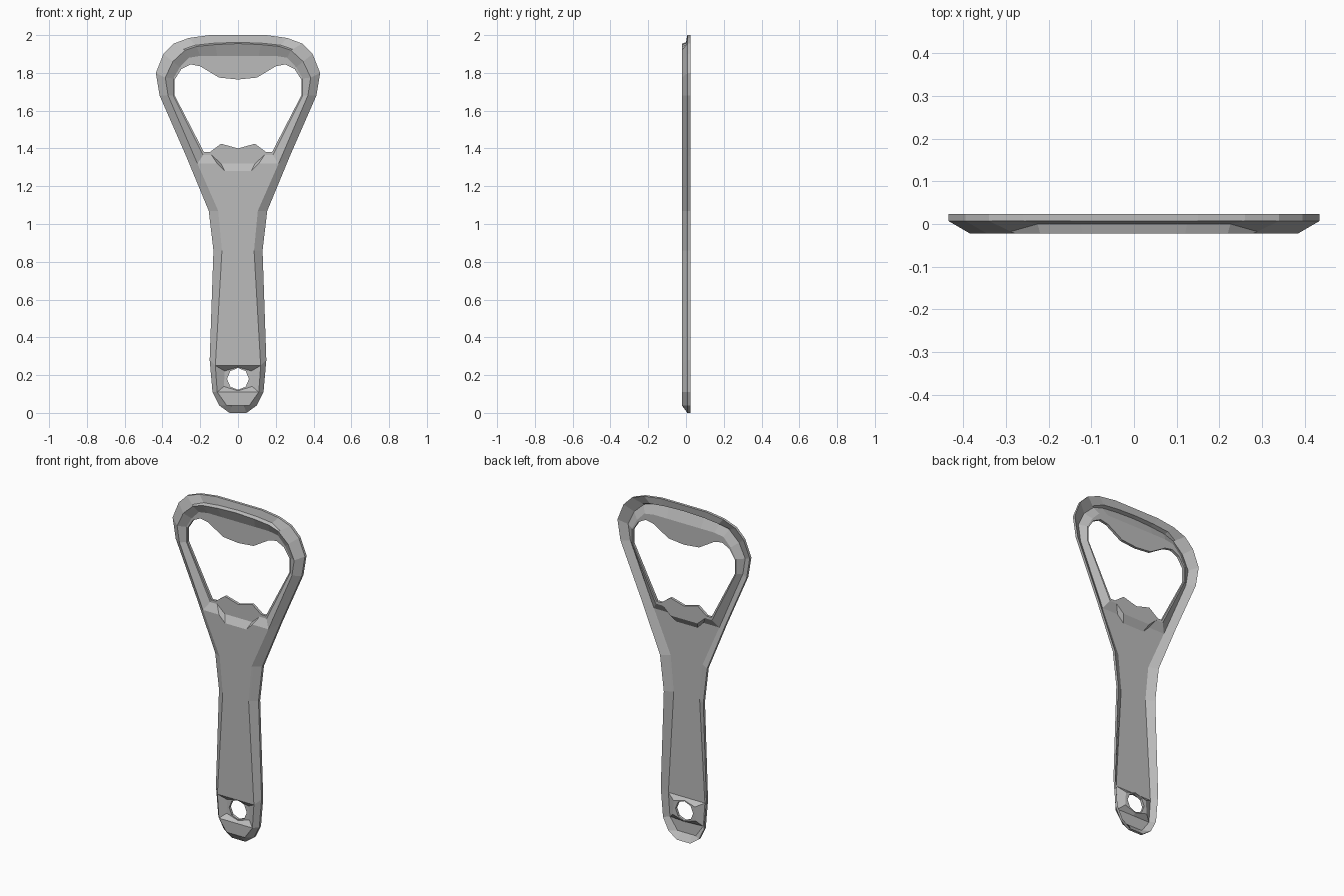
import bpy, bmesh
from math import sin, cos, radians
from mathutils import Vector

cube = bpy.data.objects.get("Cube")
if cube:
    bpy.data.objects.remove(cube, do_unlink=True)

RIM, CREST, LIP, SHEET = 0.007, -0.022, 0.004, 0.016

steel = bpy.data.materials.new("brushed_steel")
steel.use_nodes = True
steel.diffuse_color = (0.5, 0.5, 0.5, 1)
steel.node_tree.nodes["Principled BSDF"].inputs["Base Color"].default_value = (0.5, 0.5, 0.5, 1)


def at(points, y):
    return [Vector((x, y, z)) for x, z in points]


# Half outline and the raised crest inside it, from bottom centre to top centre
outer = at([(0, 0), (.045, 0), (.1, .04), (.135, .11), (.15, .28), (.13, .86),
            (.155, 1.07), (.275, 1.36), (.415, 1.68), (.435, 1.8), (.395, 1.9),
            (.34, 1.955), (.26, 1.985), (.15, 2), (0, 2)], RIM)
crest = at([(0, .04), (.03, .04), (.06, .04), (.11, .11), (.12, .25), (.085, .86),
            (.105, 1.07), (.215, 1.32), (.37, 1.68), (.385, 1.775), (.345, 1.86),
            (.28, 1.92), (.22, 1.94), (.12, 1.95), (0, 1.955)], CREST)

# Shoulder: on the slope along the sides, a sharp step across the top
shoulder = [o.lerp(c, .85) for o, c in zip(outer, crest)]
for p in shoulder[-3:]:
    p.y = 0

# Opening: neck crest, bend line and free edge with the teeth and cap tongue
neck = at([(0, 1.28), (.07, 1.28), (.11, 1.32)], CREST)
bend = at([(0, 1.32), (.09, 1.32), (.14, 1.365), (.185, 1.365), (.342, 1.68),
           (.342, 1.77), (.308, 1.83), (.26, 1.88), (.2, 1.89), (.11, 1.89), (0, 1.89)], LIP)
edge = at([(0, 1.4), (.09, 1.425), (.15, 1.38), (.18, 1.38), (.335, 1.68),
           (.335, 1.765), (.3, 1.82), (.25, 1.845), (.2, 1.835), (.1, 1.775), (0, 1.765)], LIP)

# Recess at the handle end and its hanging hole
recess_top, recess_bottom = at([(0, .25), (0, .11)], CREST)
floor = at([(0, .243), (.07, .222), (.075, .14), (0, .117)], 0)
hole = at([(.058 * cos(radians(a)), .18 + .058 * sin(radians(a)))
           for a in range(-90, 91, 45)], 0)

bm = bmesh.new()


def face(points, side):
    verts = [bm.verts.new((p.x * side, p.y, p.z)) for p in points]
    bm.faces.new(verts)


def strip(a, b, side):
    for i in range(len(a) - 1):
        face([a[i], a[i + 1], b[i + 1], b[i]], side)


for side in (1, -1):
    strip(outer, shoulder, side)
    strip(shoulder, crest, side)
    strip(neck + crest[7:], bend, side)
    strip(bend, edge, side)
    face([recess_top] + crest[4:8] + neck[::-1], side)
    face(crest[:4] + [recess_bottom], side)
    strip([recess_top, crest[4], crest[3], recess_bottom], floor, side)
    face(floor + hole, side)

# Weld the halves, then thicken the pressed sheet straight back
bmesh.ops.remove_doubles(bm, verts=bm.verts[:], dist=0.0005)
bmesh.ops.dissolve_degenerate(bm, edges=bm.edges[:], dist=0.0002)
back = bmesh.ops.extrude_face_region(bm, geom=bm.faces[:], use_keep_orig=True)
bmesh.ops.translate(bm, vec=(0, SHEET, 0),
                    verts=[g for g in back["geom"] if isinstance(g, bmesh.types.BMVert)])
bmesh.ops.recalc_face_normals(bm, faces=bm.faces[:])

mesh = bpy.data.meshes.new("opener_body")
bm.to_mesh(mesh)
bm.free()
mesh.materials.append(steel)
body = bpy.data.objects.new("opener_body", mesh)
bpy.context.collection.objects.link(body)
